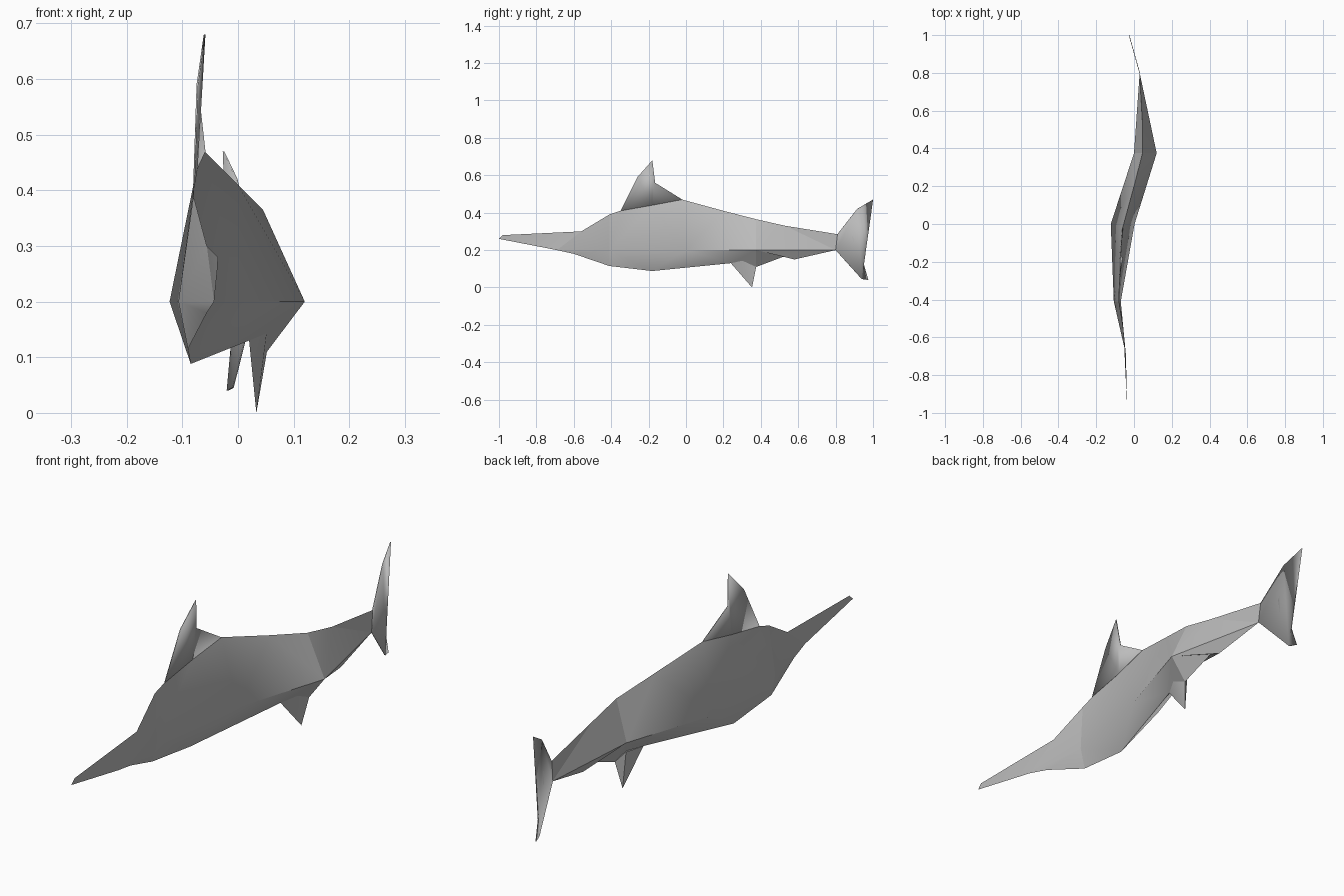
import bpy, bmesh, math
from mathutils import Vector

cube = bpy.data.objects.get("Cube")
if cube:
    bpy.data.objects.remove(cube, do_unlink=True)

grey = bpy.data.materials.new("fish grey")
grey.use_nodes = True
COLOUR = (0.5, 0.5, 0.5, 1)
grey.diffuse_color = COLOUR
grey.node_tree.nodes["Principled BSDF"].inputs["Base Color"].default_value = COLOUR


def finish(bm, name, angle):
    """Turn a bmesh into a grey object, smooth below the given angle."""
    mesh = bpy.data.meshes.new(name)
    bm.to_mesh(mesh)
    bm.free()
    obj = bpy.data.objects.new(name, mesh)
    bpy.context.collection.objects.link(obj)
    mesh.materials.append(grey)
    bpy.ops.object.select_all(action='DESELECT')
    obj.select_set(True)
    bpy.context.view_layer.objects.active = obj
    bpy.ops.object.shade_smooth_by_angle(angle=math.radians(angle))
    return obj


def strip(bm, a, b):
    """Triangles between two lines of points, always taking the shorter diagonal."""
    a, b = [Vector(p) for p in a], [Vector(p) for p in b]
    i = j = 0
    while i < len(a) - 1 or j < len(b) - 1:
        step_a = j == len(b) - 1 or (
            i < len(a) - 1 and (a[i + 1] - b[j]).length < (a[i] - b[j + 1]).length)
        tri = [a[i], b[j], a[i + 1] if step_a else b[j + 1]]
        if (tri[1] - tri[0]).cross(tri[2] - tri[0]).length > 1e-6:
            bm.faces.new([bm.verts.new(p) for p in tri])
        i, j = (i + 1, j) if step_a else (i, j + 1)


def shell(name, top, bottom, sides, lower_sides=None):
    """Body section: each side edge is joined to the back line and the keel."""
    bm = bmesh.new()
    for upper, lower in zip(sides, lower_sides or sides):
        strip(bm, top, upper)
        strip(bm, lower, bottom)
    bmesh.ops.remove_doubles(bm, verts=bm.verts, dist=0.0005)
    bmesh.ops.holes_fill(bm, edges=bm.edges, sides=0)
    bmesh.ops.recalc_face_normals(bm, faces=bm.faces)
    return finish(bm, name, 40)


def sheet(name, outline):
    """Thin fin cut from an outline."""
    bm = bmesh.new()
    bm.faces.new([bm.verts.new(p) for p in outline])
    bmesh.ops.triangulate(bm, faces=bm.faces)
    obj = finish(bm, name, 30)
    mod = obj.modifiers.new("thickness", 'SOLIDIFY')
    mod.thickness, mod.offset = 0.003, 0
    return obj


# Shared rings where the sections meet: right edge, left edge, back, keel
neck_r, neck_l = (-.107, -.41, .2), (-.07, -.41, .2)
neck_t, neck_b = (-.08, -.41, .39), (-.09, -.41, .115)
hip_r, hip_l = (0, .375, .2), (.12, .375, .2)
hip_t, hip_b = (.045, .375, .365), (.052, .375, .11)

# Head tapering to the bill
jaw, tip = (-.043, -.69, .2), (-.037, -1, .26)
shell("head_and_bill",
      [neck_t, (-.056, -.56, .3), (-.036, -.98, .28), tip],
      [neck_b, (-.056, -.6, .18), jaw],
      [[neck_r, jaw, tip], [neck_l, jaw, tip]],
      [[neck_r, jaw], [neck_l, jaw]])

# Deep curved trunk
back_front, back_rear = (-.079, -.35, .41), (-.06, -.02, .47)
shell("trunk",
      [neck_t, back_front, (-.074, -.18, .44), back_rear, (0, .2, .41), hip_t],
      [neck_b, (-.085, -.18, .088), (.02, .24, .13), hip_b],
      [[neck_r, (-.123, 0, .2), hip_r], [neck_l, (.003, 0, .2), hip_l]])

# Tail stock narrowing to the tail fin, with a small fin on the keel
stock_t, stock_b = (.028, .81, .285), (.03, .8, .2)
shell("tail_stock",
      [hip_t, (.045, .53, .33), stock_t],
      [hip_b, (.05, .53, .168), (.048, .58, .15), stock_b],
      [[hip_r, stock_b], [hip_l, stock_b]])

# Dorsal fin
sheet("dorsal_fin", [back_front, (-.073, -.26, .59), (-.06, -.18, .68),
                     (-.07, -.165, .56), back_rear, (-.074, -.18, .44)])

# Forked tail fin, swept to the right
fork = [(.81, .285), (.915, .42), (1, .47), (.9, .3), (.89, .27),
        (.9, .2), (.975, .04), (.94, .045), (.8, .2)]
sheet("tail_fin", [(.03 - (y - .8) * .28, y, z) for y, z in fork])

# Wedge-shaped belly fin
bm = bmesh.new()
points = [(.02, .24, .13), (.02, .35, .148), (.052, .375, .11),
          (.052, .3, .148), (.033, .353, 0)]
bmesh.ops.convex_hull(bm, input=[bm.verts.new(p) for p in points])
bmesh.ops.recalc_face_normals(bm, faces=bm.faces)
finish(bm, "belly_fin", 40)
